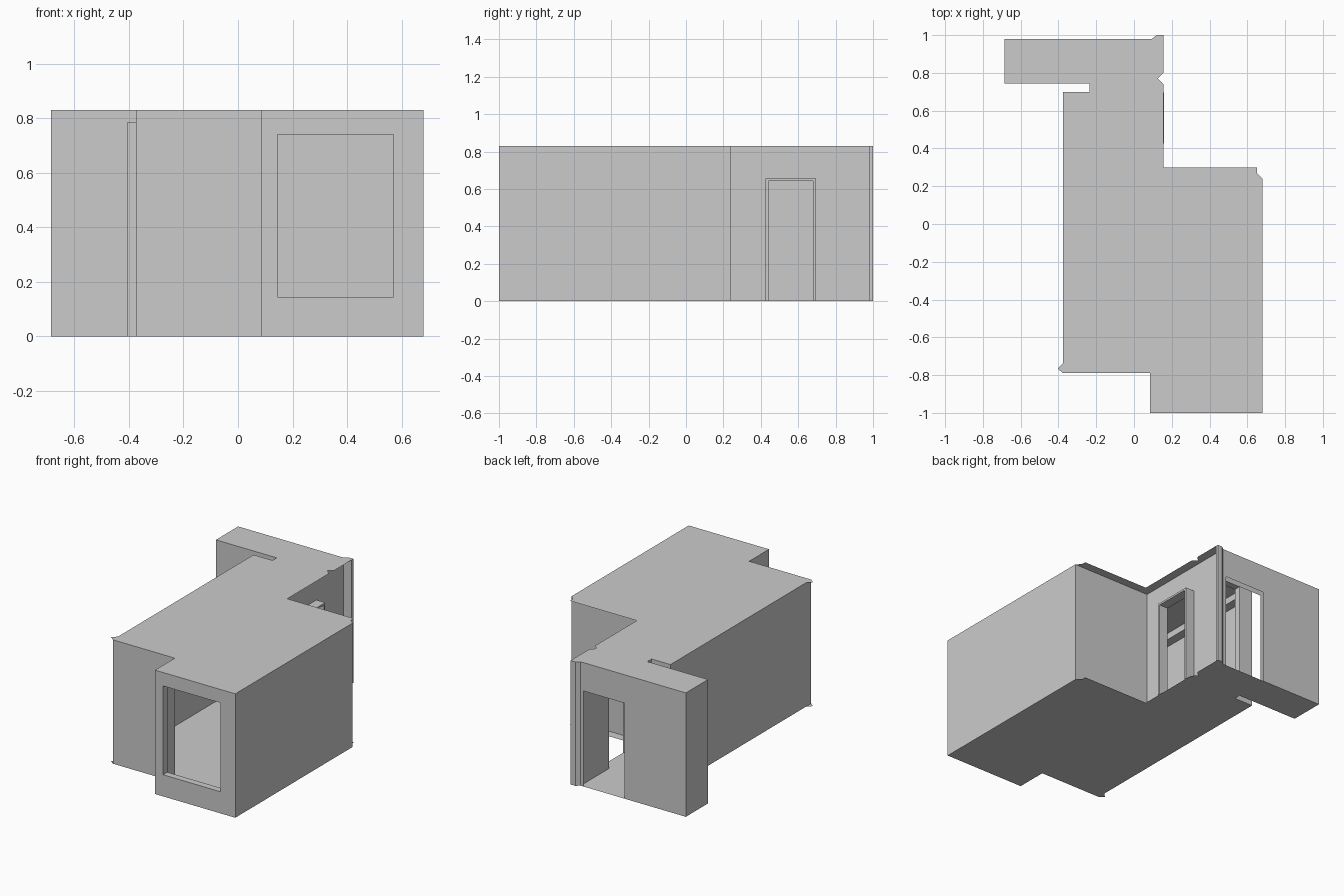
import bpy
import bmesh
from mathutils import Vector

if "Cube" in bpy.data.objects:
    bpy.data.objects.remove(bpy.data.objects["Cube"])

H = 0.83      # ceiling height
HEAD = 0.785  # inner opening height


def make_object(name, bm):
    bmesh.ops.remove_doubles(bm, verts=bm.verts, dist=1e-5)
    mesh = bpy.data.meshes.new(name)
    bm.to_mesh(mesh)
    bm.free()
    obj = bpy.data.objects.new(name, mesh)
    bpy.context.collection.objects.link(obj)
    return obj


def quad(bm, pts):
    bm.faces.new([bm.verts.new(p) for p in pts])


def slab(name, outline, z, up):
    bm = bmesh.new()
    pts = outline if up else outline[::-1]
    quad(bm, [(x, y, z) for x, y in pts])
    return make_object(name, bm)


def wall(name, p, q, hole=None):
    """Thin wall from p to q; hole = (start, end, bottom, top) along the wall."""
    p, q = Vector((*p, 0)), Vector((*q, 0))
    length = (q - p).length
    d = (q - p) / length
    us, zs = [0, length], [0, H]
    if hole:
        us = sorted({0, max(hole[0], 0), min(hole[1], length), length})
        zs = sorted({0, hole[2], hole[3], H})
    bm = bmesh.new()
    for a, b in zip(us, us[1:]):
        for lo, hi in zip(zs, zs[1:]):
            if hole and hole[0] < (a + b) / 2 < hole[1] and hole[2] < (lo + hi) / 2 < hole[3]:
                continue
            quad(bm, [p + d * u + Vector((0, 0, z))
                      for u, z in ((a, lo), (b, lo), (b, hi), (a, hi))])
    bmesh.ops.remove_doubles(bm, verts=bm.verts, dist=1e-5)
    bmesh.ops.dissolve_limit(bm, angle_limit=0.01, verts=bm.verts, edges=bm.edges)
    return make_object(name, bm)


def box(name, lo, hi):
    bm = bmesh.new()
    bmesh.ops.create_cube(bm, size=1)
    for v in bm.verts:
        v.co = [lo[i] + (v.co[i] + 0.5) * (hi[i] - lo[i]) for i in range(3)]
    return make_object(name, bm)


# Floor and ceiling share one outline, including the mitred wall ends
outline = [(0.085, -1), (0.68, -1), (0.68, 0.24), (0.65, 0.27), (0.65, 0.30),
           (0.155, 0.30), (0.155, 0.74), (0.125, 0.77), (0.155, 0.80), (0.155, 1),
           (0.12, 1), (0.095, 0.98), (-0.685, 0.98), (-0.685, 0.745),
           (-0.235, 0.745), (-0.235, 0.70), (-0.375, 0.70), (-0.375, -0.735),
           (-0.405, -0.765), (-0.375, -0.79), (0.085, -0.79)]
slab("floor", outline, 0, False)
slab("ceiling", outline, H, True)

# Main room walls
wall("window_wall", (0.085, -1), (0.68, -1), (0.06, 0.485, 0.145, 0.74))
wall("right_wall", (0.68, -1), (0.68, 0.24))
wall("recess_wall", (0.68, 0.24), (0.095, 0.24))
wall("side_door_wall", (0.095, 0.24), (0.095, 0.98), (0.195, 0.445, 0, 0.645))
wall("left_wall", (-0.375, 0.70), (-0.375, -0.79))
wall("front_left_wall", (-0.375, -0.79), (0.085, -0.79))
wall("front_return_wall", (0.085, -0.79), (0.085, -1))

# Rear hall walls
wall("back_door_wall", (0.095, 0.98), (-0.685, 0.98), (0.022, 0.325, 0, 0.64))
wall("hall_end_wall", (-0.685, 0.98), (-0.685, 0.745))
wall("hall_front_wall", (-0.685, 0.745), (0.095, 0.745), (0.28, 0.78, 0, HEAD))
wall("hall_jamb", (-0.235, 0.745), (-0.235, 0.70))
wall("room_back_wall", (0.095, 0.70), (-0.375, 0.70), (0, 0.33, 0, HEAD))

# Lintel underside between hall and room
slab("hall_lintel", [(-0.235, 0.70), (0.095, 0.70), (0.095, 0.745), (-0.235, 0.745)],
     HEAD, False)

# Ceiling beam along the left wall
box("ceiling_beam", (-0.374, -0.789, HEAD), (-0.315, 0.699, H - 0.001))

# Small pier at the back corner
pier = [(0.095, 0.98), (0.155, 0.98), (0.155, 1), (0.12, 1)]
for i in range(4):
    wall("back_pier_side", pier[i], pier[(i + 1) % 4])

# Window reveal
bm = bmesh.new()
rim = [(0.145, 0.145), (0.57, 0.145), (0.57, 0.74), (0.145, 0.74)]
for (x0, z0), (x1, z1) in zip(rim, rim[1:] + rim[:1]):
    quad(bm, [(x0, -1, z0), (x0, -0.955, z0), (x1, -0.955, z1), (x1, -1, z1)])
make_object("window_reveal", bm)

# Side door frame: arch profile extruded through the wall depth
bm = bmesh.new()
arch = [(0.425, 0), (0.44, 0), (0.44, 0.642), (0.68, 0.642),
        (0.68, 0), (0.695, 0), (0.695, 0.655), (0.425, 0.655)]
face = bm.faces.new([bm.verts.new((0.095, y, z)) for y, z in arch])
ext = bmesh.ops.extrude_face_region(bm, geom=[face], use_keep_orig=True)
for v in ext["geom"]:
    if isinstance(v, bmesh.types.BMVert):
        v.co.x = 0.16
bmesh.ops.recalc_face_normals(bm, faces=bm.faces)
make_object("side_door_frame", bm)
